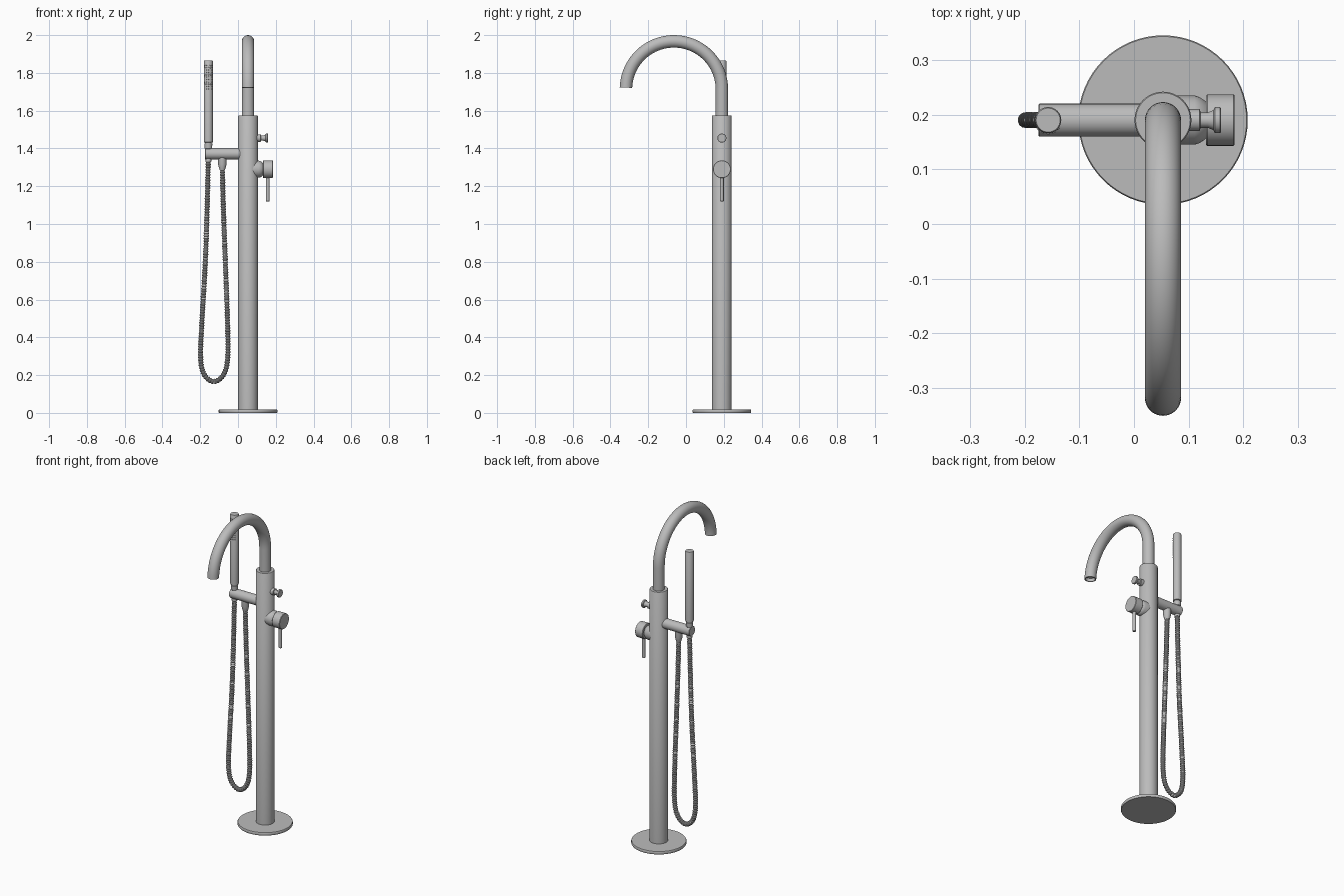
import bpy, bmesh, math
from mathutils import Vector

cube = bpy.data.objects.get("Cube")
if cube:
    bpy.data.objects.remove(cube, do_unlink=True)

metal = bpy.data.materials.new("brushed_grey_metal")
metal.use_nodes = True
GREY = (0.5, 0.5, 0.5, 1)
metal.diffuse_color = GREY
metal.node_tree.nodes["Principled BSDF"].inputs["Base Color"].default_value = GREY

CX, CY = 0.053, 0.19          # column axis
X, Y, Z = Vector((1, 0, 0)), Vector((0, 1, 0)), Vector((0, 0, 1))


def add_tube(bm, stations, side, sides):
    """Capped tube through (point, tangent, radius) stations."""
    rings = []
    for p, t, r in stations:
        up = t.normalized().cross(side)
        rings.append([bm.verts.new(p + r * (math.cos(a) * side + math.sin(a) * up))
                      for a in (2 * math.pi * i / sides for i in range(sides))])
    for a, b in zip(rings, rings[1:]):
        for i in range(sides):
            j = (i + 1) % sides
            bm.faces.new((a[i], a[j], b[j], b[i]))
    bm.faces.new(rings[0][::-1])
    bm.faces.new(rings[-1])


def finish(name, bm, angle=35):
    bmesh.ops.recalc_face_normals(bm, faces=bm.faces)
    mesh = bpy.data.meshes.new(name)
    bm.to_mesh(mesh)
    bm.free()
    mesh.materials.append(metal)
    ob = bpy.data.objects.new(name, mesh)
    bpy.context.collection.objects.link(ob)
    bpy.ops.object.select_all(action='DESELECT')
    ob.select_set(True)
    bpy.context.view_layer.objects.active = ob
    bpy.ops.object.shade_smooth_by_angle(angle=math.radians(angle))


def tube(name, stations, side, sides=32, angle=35):
    bm = bmesh.new()
    add_tube(bm, stations, side, sides)
    finish(name, bm, angle)


def lathe(name, origin, axis, profile, sides=32):
    """Turned part: profile is (distance along axis, radius)."""
    side = Y if axis.x else X
    tube(name, [(Vector(origin) + axis * d, axis, r) for d, r in profile], side, sides)


# Floor plate and column
lathe("floor_plate", (CX, CY, 0), Z,
      [(0, 0.153), (0.003, 0.155), (0.015, 0.155), (0.018, 0.153)], 64)
lathe("column", (CX, CY, 0), Z,
      [(0.01, 0.052), (1.572, 0.052), (1.575, 0.05)], 48)

# Gooseneck spout with a recessed outlet
R, TUBE, ARC_Z = 0.254, 0.033, 1.713
arc_y = CY - R
path = [(Vector((CX, CY, 1.56)), Z, TUBE)]
for i in range(41):
    a = math.radians(178) * i / 40
    path.append((Vector((CX, arc_y + R * math.cos(a), ARC_Z + R * math.sin(a))),
                 Vector((0, -math.sin(a), math.cos(a))), TUBE))
end, tangent, _ = path[-1]
path += [(end, tangent, 0.027), (end - tangent * 0.02, tangent, 0.027)]
tube("spout", path, X, 40)

# Mixer valve: body, domed neck, drum and lever
lathe("valve_body", (CX, CY, 1.29), X,
      [(0.02, 0.045), (0.058, 0.045), (0.067, 0.042), (0.076, 0.036), (0.084, 0.028)], 40)
lathe("valve_drum", (0.132, CY, 1.29), X,
      [(0, 0.045), (0.002, 0.047), (0.05, 0.047), (0.052, 0.045)], 40)
lathe("valve_lever", (0.157, CY, 1.12), Z,
      [(0, 0.008), (0.002, 0.01), (0.14, 0.01)], 20)

# Diverter knob
lathe("diverter_knob", (0.09, CY, 1.455), X,
      [(0, 0.02), (0.03, 0.02), (0.032, 0.014), (0.045, 0.014), (0.055, 0.018),
       (0.058, 0.024), (0.067, 0.024), (0.069, 0.022)], 28)

# Arm carrying the hand shower
lathe("holder_arm", (-0.175, CY, 1.372), X,
      [(0, 0.028), (0.002, 0.03), (0.2, 0.03)])
HX = -0.157
lathe("hand_shower", (HX, CY, 0), Z,
      [(1.33, 0.016), (1.395, 0.016), (1.4, 0.02), (1.425, 0.021), (1.427, 0.018),
       (1.431, 0.018), (1.433, 0.024), (1.862, 0.024), (1.866, 0.022)])

# Spray nozzles on the front of the hand shower
bm = bmesh.new()
for row in range(11):
    for col in range(-2, 3):
        a = math.radians(25 * col)
        out = Vector((math.sin(a), -math.cos(a), 0))
        p = Vector((HX, CY, 1.715 + row * 0.0125))
        add_tube(bm, [(p + out * 0.022, out, 0.0035), (p + out * 0.026, out, 0.0025)], Z, 8)
finish("spray_nozzles", bm)

# Hose connector under the arm
lathe("hose_connector", (-0.083, CY, 0), Z,
      [(1.285, 0.014), (1.295, 0.017), (1.315, 0.022), (1.36, 0.022)], 28)

# Ribbed hose hanging in a loop
knots = [(-0.157, 1.35), (-0.163, 1.1), (-0.173, 0.8), (-0.19, 0.5), (-0.198, 0.3),
         (-0.18, 0.205), (-0.128, 0.166), (-0.075, 0.205), (-0.054, 0.3), (-0.056, 0.5),
         (-0.067, 0.8), (-0.078, 1.1), (-0.083, 1.3)]
pts = [Vector((x, CY, z)) for x, z in knots]
pts = [2 * pts[0] - pts[1]] + pts + [2 * pts[-1] - pts[-2]]
dense = []
for a, b, c, d in zip(pts, pts[1:], pts[2:], pts[3:]):
    for i in range(200):
        t = i / 200
        dense.append(0.5 * (2 * b + (c - a) * t + (2 * a - 5 * b + 4 * c - d) * t ** 2
                            + (3 * b - a - 3 * c + d) * t ** 3))
stations, walked, step = [], 0, 0.0035
ribs = (0.0145, 0.0145, 0.0115, 0.0115)
for p, q in zip(dense, dense[1:]):
    walked += (q - p).length
    if walked >= step:
        walked -= step
        stations.append((q, q - p, ribs[len(stations) % 4]))
tube("shower_hose", stations, Y, 14, 30)
